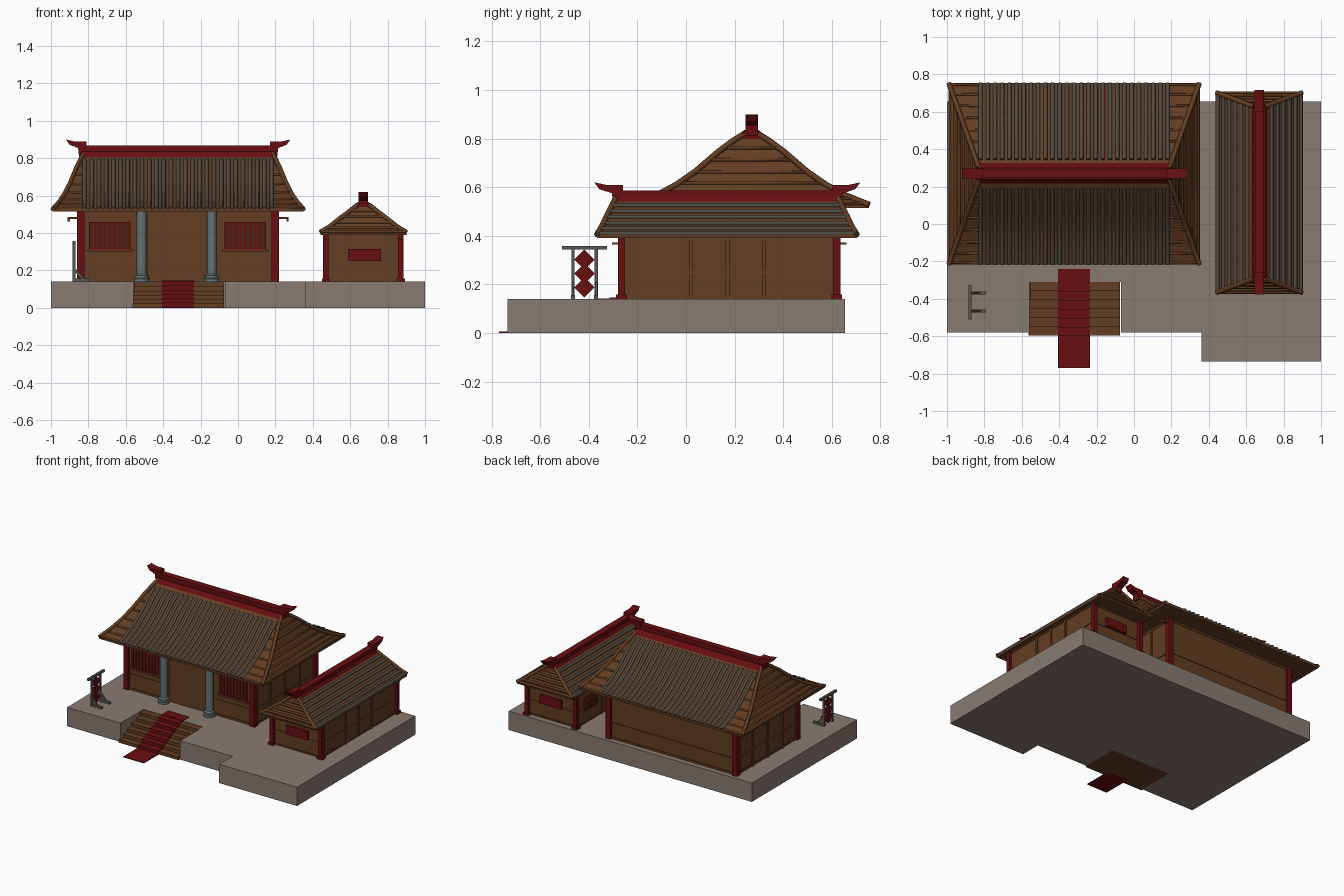
import bpy, bmesh, math
from mathutils import Vector

if "Cube" in bpy.data.objects:
    bpy.data.objects.remove(bpy.data.objects["Cube"])

def mat(name, c):
    m = bpy.data.materials.new(name)
    m.diffuse_color = (*c, 1)
    m.use_nodes = True
    m.node_tree.nodes["Principled BSDF"].inputs["Base Color"].default_value = m.diffuse_color
    return m

STONE = mat("platform_stone", (.25, .198, .165))
WOOD = mat("brown_wood", (.125, .047, .016))
DARK = mat("dark_wood", (.06, .022, .008))
RED = mat("deep_red", (.14, .0045, .006))
TILE = mat("grey_tile", (.075, .07, .06))
PILLAR = mat("blue_grey_stone", (.13, .17, .17))
IRON = mat("stand_grey", (.10, .095, .085))

def finish(name, bm, m):
    bmesh.ops.recalc_face_normals(bm, faces=bm.faces)
    me = bpy.data.meshes.new(name)
    bm.to_mesh(me)
    bm.free()
    me.materials.append(m)
    ob = bpy.data.objects.new(name, me)
    bpy.context.collection.objects.link(ob)
    return ob

def loft(name, rings, m):
    bm = bmesh.new()
    vs = [[bm.verts.new(p) for p in r] for r in rings]
    n = len(vs[0])
    for a, b in zip(vs, vs[1:]):
        for i in range(n):
            bm.faces.new((a[i], a[(i + 1) % n], b[(i + 1) % n], b[i]))
    bm.faces.new(vs[0])
    bm.faces.new(vs[-1])
    return finish(name, bm, m)

def box(name, x0, x1, y0, y1, z0, z1, m):
    return loft(name, [[(x0, y0, z), (x1, y0, z), (x1, y1, z), (x0, y1, z)] for z in (z0, z1)], m)

def prism(name, pts, axis, lo, hi, m):
    f = {'x': lambda u, v, t: (t, u, v), 'y': lambda u, v, t: (u, t, v), 'z': lambda u, v, t: (u, v, t)}[axis]
    return loft(name, [[f(u, v, t) for u, v in pts] for t in (lo, hi)], m)

def lathe(name, x, y, prof, m, n=16):
    ob = loft(name, [[(x + r * math.cos(2 * math.pi * i / n), y + r * math.sin(2 * math.pi * i / n), z)
                      for i in range(n)] for r, z in prof], m)
    for p in ob.data.polygons:
        p.use_smooth = len(p.vertices) == 4 and abs(p.normal.z) < .3

def tubes(name, paths, r, m):
    cu = bpy.data.curves.new(name, 'CURVE')
    cu.dimensions = '3D'
    cu.bevel_depth, cu.bevel_resolution, cu.use_fill_caps = r, 1, True
    for path in paths:
        s = cu.splines.new('POLY')
        s.points.add(len(path) - 1)
        for p, q in zip(s.points, path):
            p.co = (*q, 1)
    ob = bpy.data.objects.new(name, cu)
    bpy.context.collection.objects.link(ob)
    cu.materials.append(m)
    bpy.ops.object.select_all(action='DESELECT')
    ob.select_set(True)
    bpy.context.view_layer.objects.active = ob
    bpy.ops.object.convert(target='MESH')

class Roof:
    """Curved hipped roof; s = 0 at the ridge, 1 at the eave."""
    def __init__(self, name, cx, cy, top, bot, prof):
        self.c, self.top, self.bot, self.prof = (cx, cy), top, bot, prof
        rings = [[self.at(a, b, s) for a, b in ((-1, -1), (1, -1), (1, 1), (-1, 1))] for s, _ in prof]
        rings.append([(x, y, z - .014) for x, y, z in rings[-1]])
        loft(name, rings, WOOD)
        tubes(name + "_hip_beams", [[self.at(a, b, s) for s, _ in prof] for a in (-1, 1) for b in (-1, 1)], .013, WOOD)
    def half(self, s):
        return [t + (b - t) * s for t, b in zip(self.top, self.bot)]
    def z(self, s):
        for (s0, z0), (s1, z1) in zip(self.prof, self.prof[1:]):
            if s <= s1:
                return z0 + (z1 - z0) * (s - s0) / (s1 - s0)
    def at(self, a, b, s):
        hx, hy = self.half(s)
        return (self.c[0] + a * hx, self.c[1] + b * hy, self.z(s))

def ridge(name, axis, along, cross, half, tip, hw, z0, z1):
    other = 'y' if axis == 'x' else 'x'
    prism(name + "_saddle", [(cross - hw, z0 - .02), (cross + hw, z0 - .02), (cross + .03, z0 + .025),
                             (cross - .03, z0 + .025)], axis, along - half + .01, along + half - .01, RED)
    prism(name + "_beam", [(cross - .024, z0), (cross + .024, z0), (cross + .024, z1), (cross - .024, z1)],
          axis, along - half, along + half, RED)
    for s in (-1, 1):
        h = half - .04
        pts = [(h, z0), (half, z0), (half + .005, z1 - .012), (tip - .02, z1 + .005), (tip, z1 + .033),
               (tip - .05, z1 + .022), (h, z1 + .022)]
        prism(name + "_finial", [(along + s * u, v) for u, v in pts], other, cross - .026, cross + .026, RED)

# stepped platform outline with a notch for the stairs
prism("platform", [(-1, -.58), (-.56, -.58), (-.56, -.31), (-.07, -.31), (-.07, -.58), (.36, -.58), (.36, -.735),
                   (1, -.735), (1, .655), (-1, .655)], 'z', 0, .14, STONE)

# stairs and carpet
for i in range(6):
    y, z = -.595 + i * .0475, (i + 1) * .0227
    w = .008 if i < 4 else 0
    box("stair", -.557 - w, -.075, y, -.305, 0, z, WOOD)
    box("carpet_step", -.405, -.235, y - .005, y + .0475, max(z - .0227, 0), z + .005, RED)
box("carpet_top", -.405, -.235, -.315, -.24, .12, .146, RED)
box("carpet_ground", -.405, -.235, -.77, -.59, 0, .006, RED)

# main hall walls
box("hall_walls", -.845, .205, -.105, .615, .14, .525, WOOD)
for x in (-.84, .2):
    for y in (-.1, .61):
        box("hall_corner_post", x - .02, x + .02, y - .02, y + .02, .14, .52, RED)
        s = 1 if x > 0 else -1
        box("hall_bracket", min(x, x + s * .07), max(x, x + s * .07), y - .01, y + .01, .475, .487, WOOD)
        box("hall_bracket_tip", x + s * .065 - .006, x + s * .065 + .006, y - .01, y + .01, .462, .487, WOOD)
for z, h in ((.142, .014), (.255, .008), (.50, .014)):
    box("hall_wall_rail", -.85, .21, -.11, .62, z, z + h, WOOD)
for x in (-.85, .208):
    for y in (.08, .255, .43):
        box("hall_side_stud", x - .005, x + .005, y - .008, y + .008, .14, .52, WOOD)
box("door_panel", -.485, -.165, -.117, -.1, .155, .52, WOOD)

# hall windows with red lattice
for c in (-.685, .04):
    box("window_back", c - .11, c + .11, -.110, -.104, .31, .46, DARK)
    box("window_sill", c - .125, c + .125, -.122, -.1, .298, .312, WOOD)
    for z in (.312, .45):
        box("window_cross_bar", c - .11, c + .11, -.117, -.108, z, z + .009, RED)
    for i in range(9):
        x = c - .105 + i * .02625
        box("window_bar", x - .006, x + .006, -.116, -.107, .312, .458, RED)

# front pillars
for x in (-.515, -.14):
    lathe("front_pillar", x, -.135, [(.042, .14), (.042, .155), (.036, .16), (.036, .172), (.027, .18), (.027, .53)], PILLAR)

# main roof: tiles run down the slope, boards wrap the hipped ends
main = Roof("hall_roof", -.32, .268, (.505, .02), (.67, .485),
            [(0, .825), (.12, .79), (.25, .745), (.45, .665), (.62, .61), (.8, .565), (1, .528)])
rows = [s for s, _ in main.prof[1:]]
tubes("hall_roof_tiles", [[(-.32 - .5 + i * 1 / 26, main.at(0, b, s)[1], main.at(0, b, s)[2] + .003) for s in rows]
                          for i in range(27) for b in (-1, 1)], .011, TILE)
boards = []
for a in (-1, 1):
    for s in (.2, .33, .46, .6, .74, .87, .98):
        x, _, z = main.at(a, 0, s)
        y0, y1 = main.at(0, -1, s)[1], main.at(0, 1, s)[1]
        xi = -.32 + a * .51
        boards.append([(xi, y0, z), (x, y0, z), (x, y1, z), (xi, y1, z)])
tubes("hall_roof_end_boards", boards, .008, WOOD)
ridge("hall_ridge", 'x', -.32, .27, .53, .60, .065, .81, .867)

# side house
box("side_house_walls", .47, .87, -.26, .61, .14, .40, WOOD)
for x in (.47, .87):
    for y in (-.265, .62):
        box("side_house_post", x - .015, x + .015, y - .015, y + .015, .14, .395, RED)
        box("side_house_post_base", x - .022, x + .022, y - .022, y + .022, .14, .158, RED)
        s = 1 if y > 0 else -1
        box("side_house_bracket", x - .006, x + .006, min(y, y + s * .04), max(y, y + s * .04), .365, .373, WOOD)
for z in (.142, .245, .38):
    box("side_house_rail", .465, .875, -.265, .615, z, z + .01, WOOD)
for x in (.47, .87):
    for y in (.02, .17, .32):
        box("side_house_stud", x - .007, x + .007, y - .008, y + .008, .14, .395, WOOD)
for y0, y1 in ((-.278, -.26), (.61, .628)):
    box("wall_plaque", .588, .765, y0, y1, .25, .315, RED)
box("side_window_back", .462, .47, .39, .53, .24, .33, DARK)
for z in (.24, .282, .324):
    box("side_window_bar", .457, .466, .39, .53, z, z + .008, RED)
for y in (.39, .456, .522):
    box("side_window_post", .457, .466, y, y + .008, .24, .332, RED)

# side roof: tile rows run along the ridge, boards on the ends
side = Roof("side_house_roof", .67, .168, (.03, .46), (.23, .535),
            [(0, .552), (.25, .512), (.5, .475), (.75, .435), (1, .405)])
tubes("side_roof_tiles", [[side.at(a, b, s) for b in (-1, 1)] for a in (-1, 1)
                          for s in (.17, .33, .49, .65, .81, .96)], .011, TILE)
tubes("side_roof_end_boards", [[side.at(a, b, s) for a in (-1, 1)] for b in (-1, 1)
                               for s in (.2, .4, .6, .8, .97)], .009, WOOD)
ridge("side_ridge", 'y', .17, .67, .47, .547, .055, .54, .587)

# hanging sign stand with three diamonds
box("stand_top_bar", -.885, -.868, -.51, -.325, .343, .358, IRON)
for y in (-.465, -.37):
    box("stand_post", -.884, -.869, y - .007, y + .007, .14, .35, IRON)
    box("stand_foot", -.884, -.79, y - .008, y + .008, .14, .156, IRON)
    prism("stand_brace", [(-.875, .215), (-.875, .195), (-.83, .15), (-.815, .15)], 'y', y - .005, y + .005, IRON)
for z in (.302, .245, .188):
    prism("hanging_diamond", [(-.418 + u * .042, z + v * .042) for u, v in ((1, 0), (0, 1), (-1, 0), (0, -1))],
          'x', -.881, -.872, RED)
